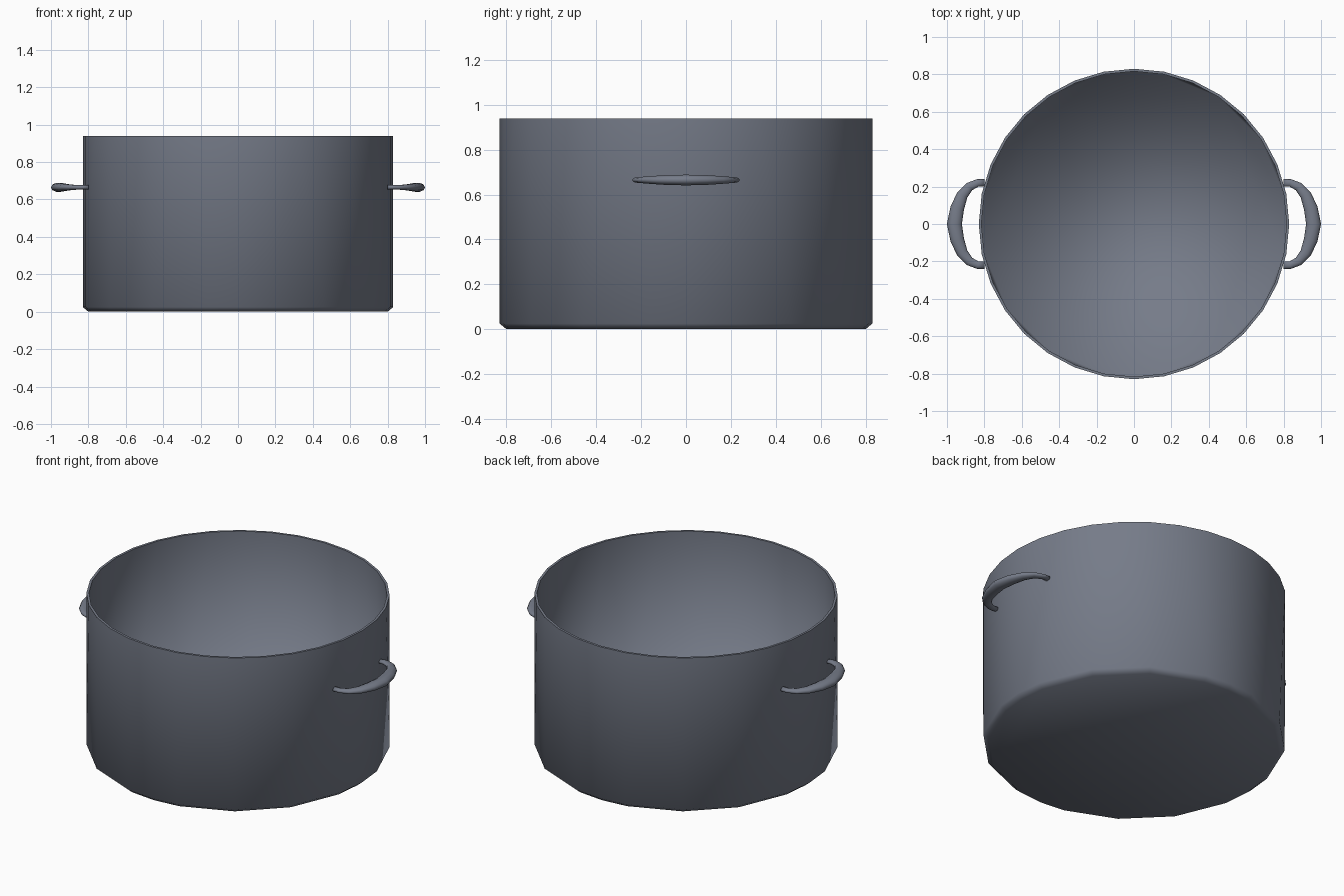
import bpy, bmesh
from math import sin, cos, tau
from mathutils import Vector

if "Cube" in bpy.data.objects:
    bpy.data.objects.remove(bpy.data.objects["Cube"], do_unlink=True)

steel = bpy.data.materials.new("blue_grey_steel")
steel.use_nodes = True
colour = (0.18, 0.2, 0.25, 1)
steel.diffuse_color = colour
steel.node_tree.nodes["Principled BSDF"].inputs["Base Color"].default_value = colour

SIDES = 32
FULL = list(range(SIDES))
# The base keeps every other corner, plus the four axis corners
COARSE = [i for i in FULL if i % 2 or i % 8 == 0]


def finish(bm, name):
    bmesh.ops.recalc_face_normals(bm, faces=bm.faces)
    for f in bm.faces:
        f.smooth = True
    mesh = bpy.data.meshes.new(name)
    bm.to_mesh(mesh)
    bm.free()
    mesh.materials.append(steel)
    obj = bpy.data.objects.new(name, mesh)
    bpy.context.collection.objects.link(obj)
    return obj


def ring(bm, radius, z, corners):
    return {i: bm.verts.new((radius * cos(tau * i / SIDES),
                             radius * sin(tau * i / SIDES), z)) for i in corners}


def wall(bm, top, bottom):
    """Join a full ring to a coarse ring with triangle fans and quads."""
    for k, a in enumerate(COARSE):
        b = COARSE[(k + 1) % len(COARSE)]
        if (b - a) % SIDES == 1:
            bm.faces.new((top[a], bottom[a], bottom[b], top[b]))
        else:
            m = (a + 1) % SIDES
            bm.faces.new((top[m], top[a], bottom[a]))
            bm.faces.new((top[m], bottom[a], bottom[b]))
            bm.faces.new((top[m], bottom[b], top[b]))


def band(bm, r1, r2, corners):
    for k, a in enumerate(corners):
        b = corners[(k + 1) % len(corners)]
        bm.faces.new((r1[a], r2[a], r2[b], r1[b]))


# Pot body: thin open shell with a chamfered base and a crisp rim
bm = bmesh.new()
outer_top = ring(bm, 0.83, 0.94, FULL)
outer_low = ring(bm, 0.83, 0.025, COARSE)
base = ring(bm, 0.8, 0, COARSE)
inner_top = ring(bm, 0.816, 0.94, FULL)
floor = ring(bm, 0.816, 0.02, COARSE)
wall(bm, outer_top, outer_low)
band(bm, outer_low, base, COARSE)
bm.faces.new(list(base.values()))
band(bm, inner_top, outer_top, FULL)
wall(bm, inner_top, floor)
bm.faces.new(list(floor.values()))
for loop in (outer_top, inner_top):
    for i in FULL:
        bm.edges.get((loop[i], loop[(i + 1) % SIDES])).smooth = False
finish(bm, "pot_body")

# Handles: flattened loops, thicker in the middle (x, y, half width, half height)
HALF = [(0.8, 0.22, 0.02, 0.012), (0.835, 0.22, 0.02, 0.012),
        (0.88, 0.2, 0.024, 0.014), (0.918, 0.155, 0.03, 0.018),
        (0.945, 0.085, 0.037, 0.023), (0.96, 0, 0.04, 0.025)]
PATH = HALF + [(x, -y, w, h) for x, y, w, h in HALF[-2::-1]]
POINTS = 10


def handle(name, side):
    bm = bmesh.new()
    rings = []
    for k, (x, y, w, h) in enumerate(PATH):
        before, after = PATH[max(k - 1, 0)], PATH[min(k + 1, len(PATH) - 1)]
        along = Vector((after[0] - before[0], after[1] - before[1])).normalized()
        across = Vector((-along.y, along.x))
        loop = []
        for j in range(POINTS):
            t = tau * j / POINTS
            p = Vector((x, y)) + across * w * cos(t)
            loop.append(bm.verts.new((side * p.x, p.y, 0.665 + h * sin(t))))
        rings.append(loop)
    for r1, r2 in zip(rings, rings[1:]):
        for j in range(POINTS):
            n = (j + 1) % POINTS
            bm.faces.new((r1[j], r1[n], r2[n], r2[j]))
    for end in (rings[0], rings[-1]):
        bm.faces.new(end)
    finish(bm, name)


handle("left_handle", 1)
handle("right_handle", -1)
